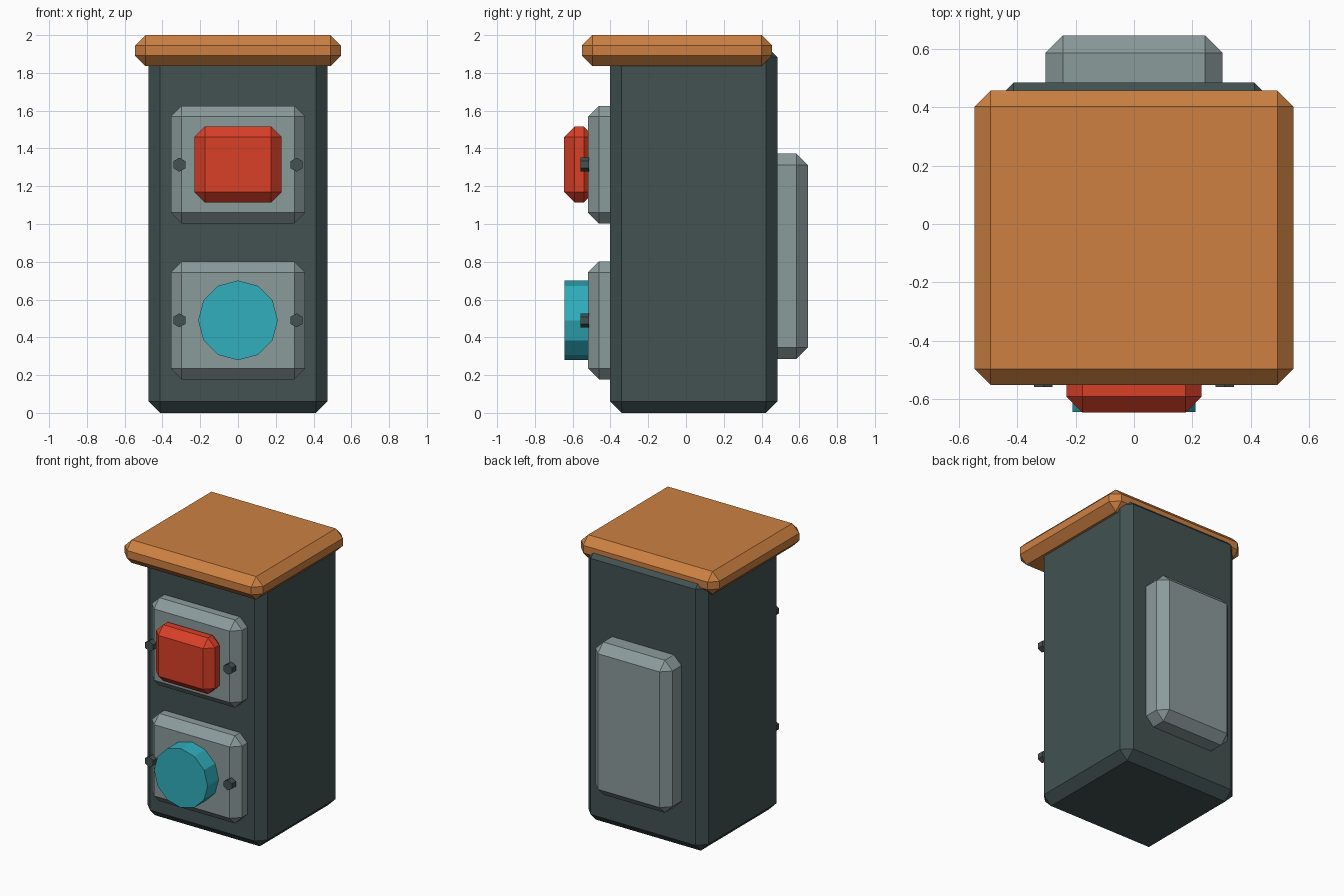
import bpy
import bmesh
from math import pi
from mathutils import Matrix, Vector

default = bpy.data.objects.get("Cube")
if default:
    bpy.data.objects.remove(default, do_unlink=True)


def material(name, rgb):
    mat = bpy.data.materials.new(name)
    mat.use_nodes = True
    colour = (*rgb, 1)
    mat.diffuse_color = colour
    mat.node_tree.nodes["Principled BSDF"].inputs["Base Color"].default_value = colour
    return mat


dark = material("dark slate", (0.054, 0.084, 0.083))
orange = material("orange", (0.61, 0.216, 0.054))
grey = material("light grey", (0.26, 0.325, 0.33))
red = material("red", (0.70, 0.051, 0.021))
cyan = material("cyan", (0.03, 0.43, 0.51))


def add_object(name, bm, mat):
    mesh = bpy.data.meshes.new(name)
    bm.to_mesh(mesh)
    bm.free()
    mesh.materials.append(mat)
    obj = bpy.data.objects.new(name, mesh)
    bpy.context.collection.objects.link(obj)
    return obj


def chamfered_box(name, half_width, y_range, z_range, chamfer, mat):
    """Box centred on x with every edge cut by one flat chamfer."""
    low = Vector((-half_width, y_range[0], z_range[0]))
    high = Vector((half_width, y_range[1], z_range[1]))
    bm = bmesh.new()
    bmesh.ops.create_cube(bm, size=1, matrix=Matrix.Translation((low + high) / 2)
                          @ Matrix.Diagonal((*(high - low), 1)))
    bmesh.ops.bevel(bm, geom=bm.edges[:], offset=chamfer, segments=1,
                    affect='EDGES', clamp_overlap=True)
    return add_object(name, bm, mat)


def front_cylinder(name, x, z, y_range, radius, sides, mat):
    """Flat-sided cylinder pointing to the front, one corner straight up."""
    bm = bmesh.new()
    place = Matrix.Translation((x, sum(y_range) / 2, z)) @ Matrix.Rotation(pi / 2, 4, 'X')
    bmesh.ops.create_cone(bm, cap_ends=True, segments=sides, radius1=radius,
                          radius2=radius, depth=y_range[1] - y_range[0], matrix=place)
    return add_object(name, bm, mat)


# Cabinet and overhanging lid
chamfered_box("cabinet_body", 0.473, (-0.403, 0.484), (0, 1.945), 0.061, dark)
chamfered_box("lid", 0.545, (-0.551, 0.456), (1.836, 2), 0.055, orange)

# Front plates, each with a bolt on either side
for level, z in (("upper", 1.314), ("lower", 0.49)):
    chamfered_box(level + "_front_plate", 0.356, (-0.519, -0.343),
                  (z - 0.312, z + 0.312), 0.058, grey)
    for side, x in (("left", 0.31), ("right", -0.31)):
        front_cylinder(f"{level}_{side}_bolt", x, z, (-0.558, -0.513), 0.037, 6, dark)

# Controls on the plates
chamfered_box("square_button", 0.231, (-0.645, -0.485), (1.115, 1.515), 0.055, red)
front_cylinder("round_dial", 0, 0.49, (-0.643, -0.485), 0.211, 12, cyan)

# Raised panel on the back
chamfered_box("back_panel", 0.303, (0.42, 0.645), (0.286, 1.372), 0.06, grey)
